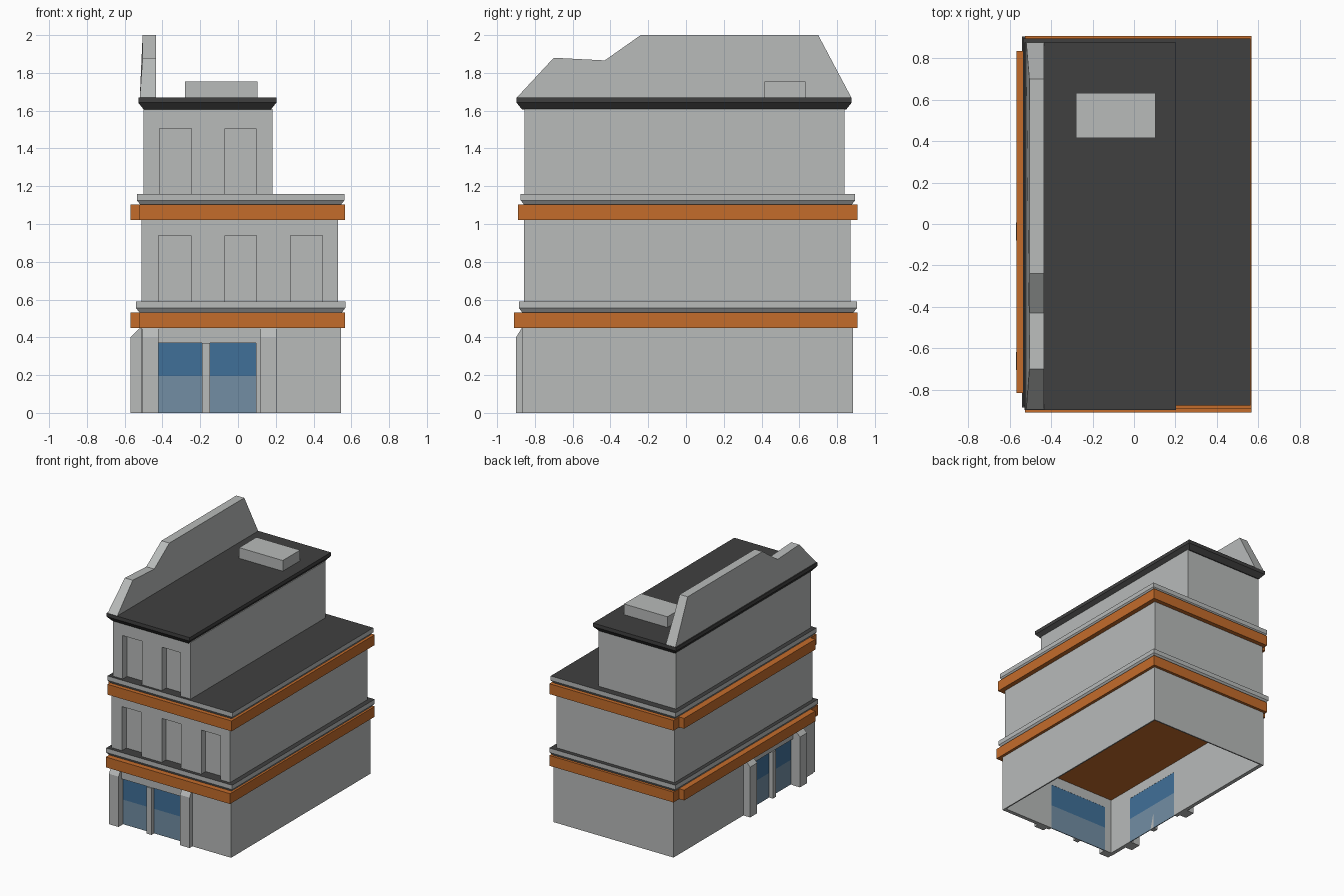
import bpy, bmesh
from mathutils import Vector

if "Cube" in bpy.data.objects:
    bpy.data.objects.remove(bpy.data.objects["Cube"])


def material(name, rgb):
    m = bpy.data.materials.new(name)
    m.diffuse_color = (*rgb, 1)
    m.use_nodes = True
    m.node_tree.nodes["Principled BSDF"].inputs["Base Color"].default_value = m.diffuse_color
    return m


GREY = material("light_grey_wall", (0.48, 0.495, 0.49))
DARK = material("dark_roof", (0.051, 0.051, 0.051))
ORANGE = material("orange_band", (0.55, 0.150, 0.024))
BLUE = material("blue_glass", (0.051, 0.162, 0.314))
PALE = material("pale_glass", (0.168, 0.27, 0.37))


def finish(name, bm, mat, top=None):
    """Turn a bmesh into an object; optional second colour on upward faces."""
    bmesh.ops.recalc_face_normals(bm, faces=bm.faces)
    me = bpy.data.meshes.new(name)
    me.materials.append(mat)
    if top:
        me.materials.append(top)
        for f in bm.faces:
            f.material_index = int(f.normal.z > 0.9)
    bm.to_mesh(me)
    bm.free()
    ob = bpy.data.objects.new(name, me)
    bpy.context.collection.objects.link(ob)
    return ob


def prism(name, pts, vec, mat, top=None):
    """Extrude a flat outline along a vector."""
    bm = bmesh.new()
    face = bm.faces.new([bm.verts.new(p) for p in pts])
    ext = bmesh.ops.extrude_face_region(bm, geom=[face], use_keep_orig=True)
    moved = [v for v in ext["geom"] if isinstance(v, bmesh.types.BMVert)]
    bmesh.ops.translate(bm, verts=moved, vec=Vector(vec))
    return finish(name, bm, mat, top)


def box(name, x0, x1, y0, y1, z0, z1, mat, top=None):
    pts = [(x0, y0, z0), (x1, y0, z0), (x1, y1, z0), (x0, y1, z0)]
    return prism(name, pts, (0, 0, z1 - z0), mat, top)


def flared_slab(name, x0, x1, y0, y1, z0, zm, z1, inset, mat, top):
    """Slab whose lower edge slopes inward."""
    bm = bmesh.new()
    rings = []
    for z, i in ((z0, inset), (zm, 0), (z1, 0)):
        rings.append([bm.verts.new(p) for p in (
            (x0 + i, y0 + i, z), (x1 - i, y0 + i, z),
            (x1 - i, y1 - i, z), (x0 + i, y1 - i, z))])
    for a, b in zip(rings, rings[1:]):
        for k in range(4):
            n = (k + 1) % 4
            bm.faces.new((a[k], a[n], b[n], b[k]))
    bm.faces.new(rings[0])
    bm.faces.new(rings[-1])
    return finish(name, bm, mat, top)


def notched(a0, a1, z0, z1, openings, zt):
    """Wall outline with openings cut up from the bottom edge."""
    pts = [(a0, z0)]
    for l, r in openings:
        pts += [(l, z0), (l, zt), (r, zt), (r, z0)]
    return pts + [(a1, z0), (a1, z1), (a0, z1)]


# Ground floor: hollow shell with a shop window at the front and the left
T = 0.03
front = notched(-0.51, 0.545, 0, 0.45, [(-0.42, 0.095)], 0.37)
prism("ground_front_wall", [(x, -0.865, z) for x, z in front], (0, T, 0), GREY)
side = notched(-0.865 + T, 0.885, 0, 0.45, [(-0.62, -0.11)], 0.37)
prism("ground_left_wall", [(-0.51, y, z) for y, z in side], (T, 0, 0), GREY)
box("ground_right_wall", 0.535, 0.545, -0.865 + T, 0.885, 0, 0.45, GREY)
box("ground_back_wall", -0.51 + T, 0.535, 0.875, 0.885, 0, 0.45, GREY)

# Two-tone glass and mullions
for tone, z0, z1, m in (("lower", 0, 0.195, PALE), ("upper", 0.195, 0.37, BLUE)):
    box("front_glass_" + tone, -0.42, 0.095, -0.842, -0.836, z0, z1, m)
    box("left_glass_" + tone, -0.487, -0.481, -0.62, -0.11, z0, z1, m)
box("front_mullion", -0.19, -0.148, -0.875, -0.836, 0, 0.37, GREY)
box("left_mullion", -0.52, -0.481, -0.39, -0.348, 0, 0.37, GREY)

# Pillars with sloping tops
pillar = [(0, 0), (0.037, 0), (0.037, 0.40), (0.006, 0.45), (0, 0.45)]
for i, x in enumerate((-0.505, 0.12)):
    prism(f"front_pillar_{i}", [(x, -0.863 - d, z) for d, z in pillar],
          (0.085, 0, 0), GREY)
for i, y in enumerate((-0.705, -0.08)):
    prism(f"left_pillar_{i}", [(-0.508 - d * 1.68, y, z) for d, z in pillar],
          (0, 0.088, 0), GREY)

# Orange bands with a ledge above each
for tag, z, y0, ledge in (
        ("lower", 0.45, -0.91, (-0.54, 0.568, -0.885, 0.905)),
        ("upper", 1.02, -0.89, (-0.535, 0.563, -0.875, 0.895))):
    box(tag + "_band", -0.525, 0.567, y0, 0.907, z, z + 0.082, ORANGE)
    box(tag + "_left_band", -0.568, -0.525, -0.815, 0.835, z, z + 0.082, ORANGE)
    flared_slab(tag + "_ledge", *ledge, z + 0.082, z + 0.105, z + 0.14,
                0.018, GREY, DARK)

# Upper floors: body set back behind a front wall with window recesses
D = 0.055
for tag, x0, x1, y0, y1, z0, z1, zt, wins in (
        ("second_floor", -0.51, 0.53, -0.857, 0.872, 0.59, 1.02, 0.94,
         [(-0.42, -0.25), (-0.07, 0.098), (0.278, 0.447)]),
        ("third_floor", -0.50, 0.183, -0.855, 0.84, 1.16, 1.61, 1.505,
         [(-0.415, -0.247), (-0.07, 0.095)])):
    box(tag + "_body", x0, x1, y0 + D, y1, z0, z1, GREY)
    outline = notched(x0, x1, z0, z1, wins, zt)
    prism(tag + "_front_wall", [(x, y0, z) for x, z in outline], (0, D, 0), GREY)

# Roof, vent box and stepped side parapet
flared_slab("roof", -0.528, 0.203, -0.897, 0.877, 1.605, 1.642, 1.67,
            0.03, DARK, DARK)
box("roof_vent", -0.28, 0.103, 0.415, 0.632, 1.67, 1.755, GREY)
parapet = [(-0.895, 1.67), (-0.70, 1.88), (-0.43, 1.866), (-0.24, 2.0),
           (0.70, 2.0), (0.875, 1.67)]
wall = prism("side_parapet", [(-0.51, y, z) for y, z in parapet],
             (0.075, 0, 0), GREY)
for v in wall.data.vertices:  # outer foot leans out slightly
    if v.co.x < -0.5 and v.co.z < 1.7:
        v.co.x = -0.52
    elif v.co.x < -0.5:
        v.co.x = -0.505
